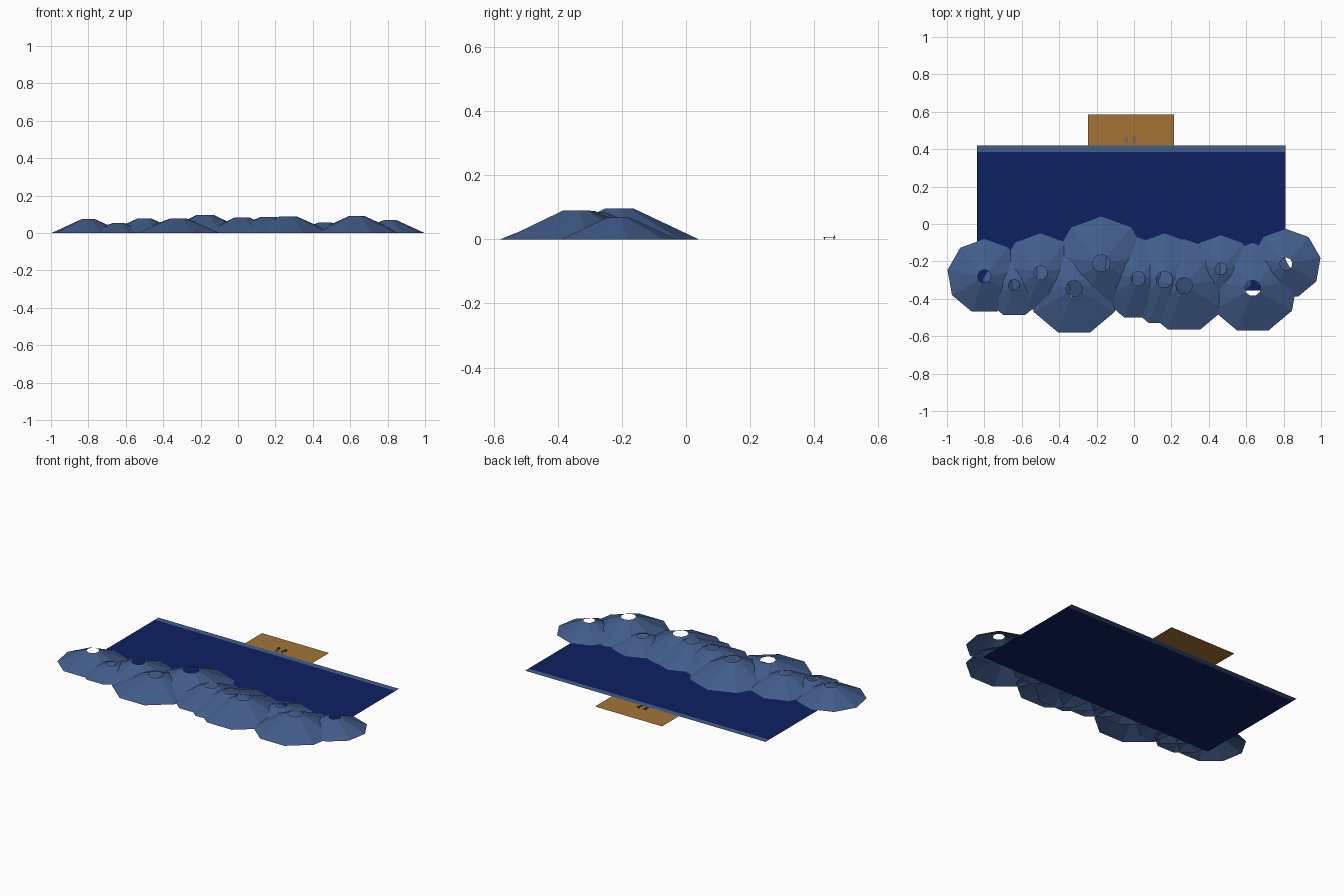
import bpy, bmesh, math
from mathutils import Matrix

if "Cube" in bpy.data.objects:
    bpy.data.objects.remove(bpy.data.objects["Cube"])


def material(name, rgb):
    m = bpy.data.materials.new(name)
    m.diffuse_color = (*rgb, 1)
    m.use_nodes = True
    m.node_tree.nodes["Principled BSDF"].inputs["Base Color"].default_value = m.diffuse_color
    return m


ROCK = material("slate blue", (0.054, 0.110, 0.262))
SEA = material("deep navy", (0.004, 0.0144, 0.120))
SAND = material("sandy brown", (0.37, 0.175, 0.036))


def add_object(name, bm, mat):
    mesh = bpy.data.meshes.new(name)
    bm.to_mesh(mesh)
    bm.free()
    mesh.materials.append(mat)
    obj = bpy.data.objects.new(name, mesh)
    bpy.context.collection.objects.link(obj)
    return obj


def sheet(name, x0, x1, y0, y1, mat, z=0.0):
    bm = bmesh.new()
    bm.faces.new([bm.verts.new(p) for p in
                  ((x0, y0, z), (x1, y0, z), (x1, y1, z), (x0, y1, z))])
    add_object(name, bm, mat)


def hill(x, y, radius, height, top):
    # open nine-sided truncated cone, one corner pointing to the back
    bm = bmesh.new()
    rings = []
    for r, z in ((radius, 0), (top, height)):
        rings.append([bm.verts.new((x + r * math.sin(math.tau * i / 9),
                                    y + r * math.cos(math.tau * i / 9), z))
                      for i in range(9)])
    low, high = rings
    for i in range(9):
        j = (i + 1) % 9
        bm.faces.new((low[j], low[i], high[i], high[j]))
    add_object("hill", bm, ROCK)


def lounger(x, y, turn):
    # tiny beach chair: slatted seat, raised back and four legs
    bm = bmesh.new()
    place = Matrix.Translation((x, y, 0)) @ Matrix.Rotation(turn, 4, 'Z')

    def box(cx, cy, cz, sx, sy, sz):
        bmesh.ops.create_cube(bm, size=1, matrix=place @ Matrix.Translation((cx, cy, cz))
                              @ Matrix.Diagonal((sx, sy, sz, 1)))
    for side in (-1, 1):
        box(side * 0.006, 0, 0.006, 0.002, 0.036, 0.0015)
        for end in (-1, 1):
            box(side * 0.006, end * 0.015, 0.003, 0.0015, 0.0015, 0.006)
    for k in range(3):
        box(0, -0.014 + k * 0.012, 0.006, 0.012, 0.002, 0.001)
    box(0, 0.017, 0.009, 0.012, 0.0015, 0.006)
    add_object("beach_chair", bm, ROCK)


# water, shoreline strip and beach
sheet("water", -0.84, 0.81, -0.355, 0.385, SEA)
sheet("shoreline", -0.84, 0.81, 0.385, 0.42, ROCK)
sheet("beach", -0.245, 0.215, 0.42, 0.585, SAND)

# hills: x, y, base radius, height, top radius
for spec in ((-0.80, -0.28, 0.20, 0.074, 0.036),
             (-0.64, -0.327, 0.17, 0.053, 0.031),
             (-0.50, -0.26, 0.21, 0.077, 0.038),
             (-0.32, -0.345, 0.25, 0.077, 0.045),
             (-0.175, -0.21, 0.25, 0.096, 0.047),
             (0.022, -0.292, 0.22, 0.083, 0.039),
             (0.163, -0.297, 0.247, 0.085, 0.045),
             (0.268, -0.33, 0.25, 0.089, 0.045),
             (0.465, -0.24, 0.18, 0.057, 0.033),
             (0.635, -0.343, 0.242, 0.09, 0.043),
             (0.813, -0.213, 0.187, 0.069, 0.034)):
    hill(*spec)

# chairs on the beach
lounger(-0.04, 0.447, 0.2)
lounger(0.0, 0.447, -0.2)
